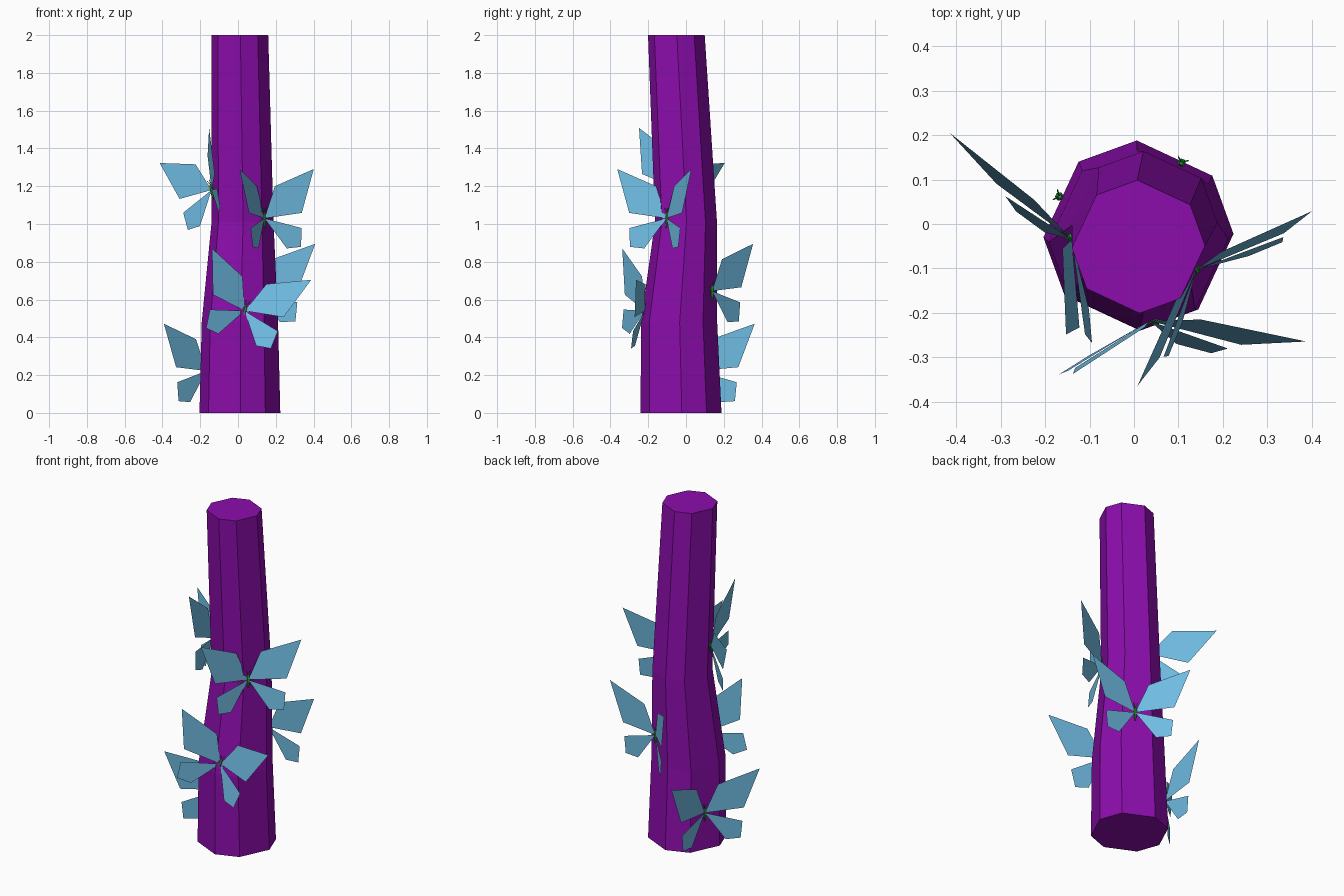
import bpy, bmesh, math
from mathutils import Matrix, Vector

if "Cube" in bpy.data.objects:
    bpy.data.objects.remove(bpy.data.objects["Cube"])


def material(name, rgb):
    m = bpy.data.materials.new(name)
    m.diffuse_color = (*rgb, 1)
    m.use_nodes = True
    m.node_tree.nodes["Principled BSDF"].inputs["Base Color"].default_value = m.diffuse_color
    return m


PURPLE = material("purple_bark", (0.26, 0.004, 0.41))
BLUE = material("sky_blue_wing", (0.16, 0.50, 0.76))
GREEN = material("leaf_green_body", (0.03, 0.30, 0.05))


def finish(name, bm, mat, matrix=Matrix()):
    me = bpy.data.meshes.new(name)
    bm.to_mesh(me)
    bm.free()
    me.materials.append(mat)
    ob = bpy.data.objects.new(name, me)
    ob.matrix_world = matrix
    bpy.context.collection.objects.link(ob)
    return ob


def loft(bm, rings):
    """Skin a list of vertex rings and cap both ends."""
    n = len(rings[0])
    for a, b in zip(rings, rings[1:]):
        for i in range(n):
            j = (i + 1) % n
            bm.faces.new((a[i], a[j], b[j], b[i]))
    bm.faces.new(rings[0][::-1])
    bm.faces.new(rings[-1])


# Bent eight-sided trunk: x, y, z, radius of each ring
bm = bmesh.new()
rings = []
for x, y, z, r in [(0.01, -0.026, 0, 0.214), (0.01, -0.037, 0.48, 0.202),
                   (0.024, 0.0, 1.01, 0.164), (0.01, -0.051, 2.0, 0.15)]:
    ring = []
    for i in range(8):
        a = math.radians(45 * i + (1 if i % 2 == 0 else -6))
        ring.append(bm.verts.new((x + r * math.cos(a), y + r * math.sin(a), z)))
    rings.append(ring)
loft(bm, rings)
finish("trunk", bm, PURPLE)

# Wing outlines: distance from body, height
UPPER = [(0, 0), (0.215, 0.02), (0.302, 0.25), (0.073, 0.168)]
LOWER = [(0, 0), (0.115, -0.165), (0.197, -0.16), (0.207, -0.06)]
HALF = math.radians(67)      # wing angle away from the outward direction


def spindle(bm, stations, sides=6):
    """Tapered rod through (position, radius) stations."""
    rs = []
    for p, r in stations:
        rs.append([bm.verts.new(Vector(p) + Vector((r * math.cos(t), r * math.sin(t), 0)))
                   for t in (2 * math.pi * k / sides for k in range(sides))])
    loft(bm, rs)


def butterfly(tag, pos, outward, pitch=0, roll=0):
    rad = math.radians
    m = (Matrix.Translation(pos) @ Matrix.Rotation(rad(outward - 90), 4, 'Z')
         @ Matrix.Rotation(rad(pitch), 4, 'X') @ Matrix.Rotation(rad(roll), 4, 'Y'))
    # Paper-thin wings, mirrored left and right
    bm = bmesh.new()
    for side in (1, -1):
        for outline in (UPPER, LOWER):
            vs = [bm.verts.new((side * u * math.sin(HALF), u * math.cos(HALF), v))
                  for u, v in outline]
            bm.faces.new(vs[::side])
    finish("wings_" + tag, bm, BLUE, m)
    # Body and two feelers
    bm = bmesh.new()
    spindle(bm, [((0, 0, -0.05), 0.003), ((0, 0, -0.02), 0.008),
                 ((0, 0, 0.012), 0.01), ((0, 0, 0.03), 0.005)])
    for side in (1, -1):
        spindle(bm, [((0, 0, 0.025), 0.002), ((side * 0.012, 0.01, 0.055), 0.002)], 3)
    finish("body_" + tag, bm, GREEN, m)


butterfly("front", (0.035, -0.218, 0.54), -80.5, 5, -17.5)
butterfly("front_right", (0.14, -0.103, 1.03), -45, 6, 0)
butterfly("left", (-0.14, -0.035, 1.18), 210, 0, 19.5)
butterfly("back", (0.107, 0.138, 0.645), 67)
butterfly("back_left", (-0.168, 0.062, 0.222), 155)
